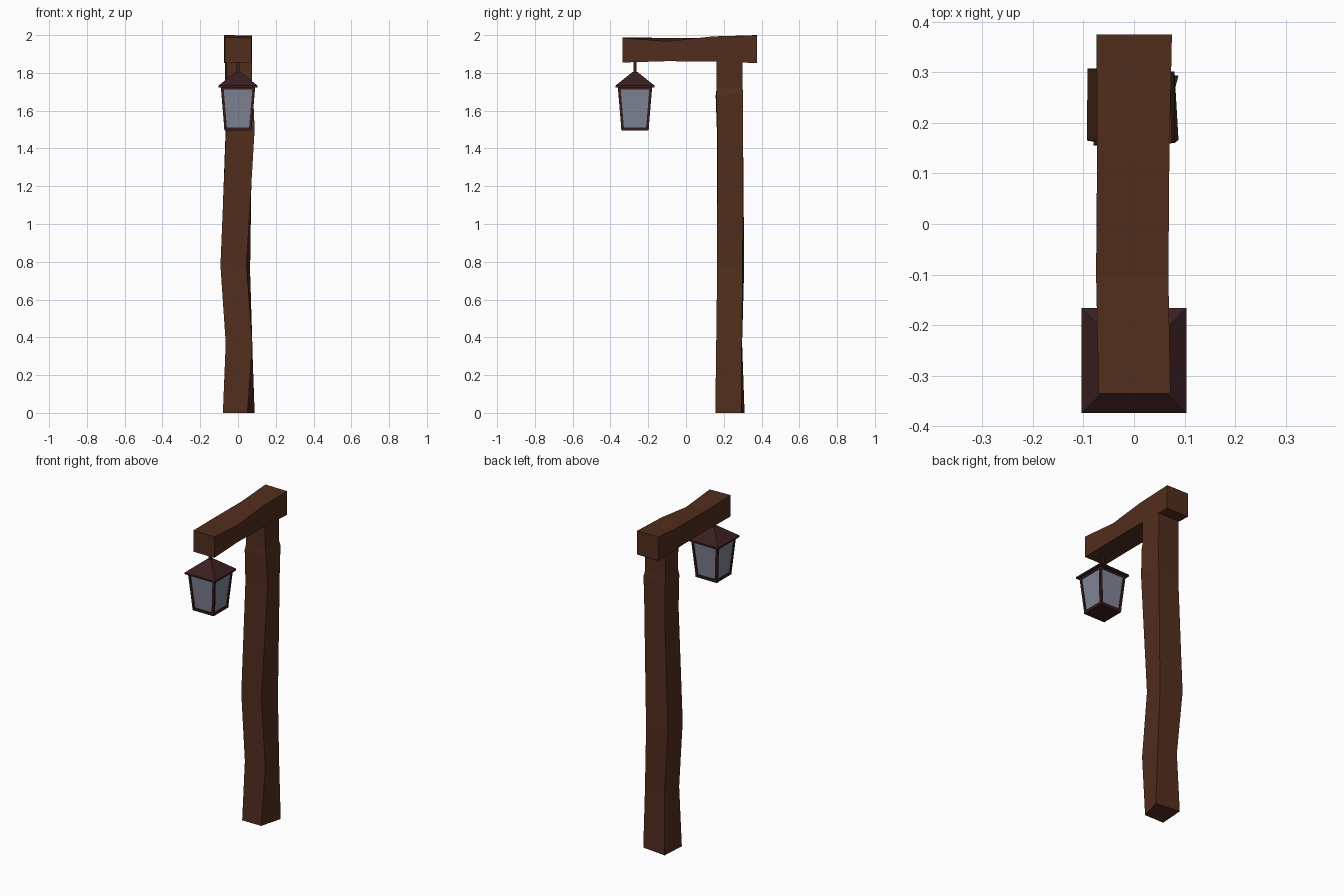
import bpy, bmesh


def material(name, rgb):
    m = bpy.data.materials.new(name)
    m.diffuse_color = (*rgb, 1)
    return m


WOOD = material("wood", (0.085, 0.027, 0.012))
IRON = material("dark_iron", (0.042, 0.014, 0.015))
GLASS = material("glass", (0.22, 0.24, 0.31))


def loft(name, rings, mat):
    """Skin a list of four-point rings and cap both ends."""
    bm = bmesh.new()
    loops = [[bm.verts.new(p) for p in ring] for ring in rings]
    for a, b in zip(loops, loops[1:]):
        for i in range(4):
            j = (i + 1) % 4
            bm.faces.new((a[i], a[j], b[j], b[i]))
    bm.faces.new(loops[0][::-1])
    bm.faces.new(loops[-1])
    bmesh.ops.recalc_face_normals(bm, faces=bm.faces)
    me = bpy.data.meshes.new(name)
    bm.to_mesh(me)
    bm.free()
    me.materials.append(mat)
    ob = bpy.data.objects.new(name, me)
    bpy.context.collection.objects.link(ob)
    return ob


CY = -0.27  # lantern centre


def square(half, z, cx=0.0, cy=0.0):
    return [(cx + sx * half, CY + cy + sy * half, z)
            for sx, sy in ((-1, -1), (1, -1), (1, 1), (-1, 1))]


# Crooked hewn post: front-left, front-right, back-right, back-left per level
loft("post", [
    [(-0.08, 0.155, 0), (0.05, 0.155, 0), (0.088, 0.293, 0), (-0.07, 0.31, 0)],
    [(-0.065, 0.16, 0.37), (0.076, 0.16, 0.36), (0.075, 0.295, 0.37), (-0.06, 0.297, 0.37)],
    [(-0.093, 0.165, 0.78), (0.045, 0.165, 0.78), (0.064, 0.30, 0.75), (-0.092, 0.308, 0.77)],
    [(-0.064, 0.164, 1.48), (0.088, 0.166, 1.50), (0.075, 0.302, 1.52), (-0.066, 0.302, 1.48)],
    [(-0.064, 0.157, 1.68), (0.080, 0.160, 1.68), (0.080, 0.302, 1.69), (-0.068, 0.302, 1.68)],
    [(-0.058, 0.162, 1.72), (0.074, 0.162, 1.72), (0.072, 0.300, 1.72), (-0.070, 0.300, 1.72)],
    [(-0.060, 0.160, 1.87), (0.074, 0.160, 1.87), (0.073, 0.300, 1.87), (-0.070, 0.300, 1.87)],
], WOOD)

# Cross beam: y, left x, right x, bottom z, left top z, right top z
beam = [
    (-0.335, -0.070, 0.072, 1.855, 1.988, 1.985),
    (-0.10, -0.075, 0.068, 1.862, 1.985, 1.967),
    (0.14, -0.073, 0.070, 1.860, 1.985, 1.993),
    (0.375, -0.074, 0.075, 1.852, 2.0, 1.998),
]
loft("beam", [[(l, y, b), (r, y, b), (r, y, tr), (l, y, tl)]
              for y, l, r, b, tl, tr in beam], WOOD)

# Lantern hanger, roof and base
loft("hanger", [square(0.007, 1.78), square(0.007, 1.87)], IRON)
loft("lantern_roof", [square(0.104, 1.722), square(0.104, 1.732),
                      square(0.012, 1.806)], IRON)
loft("lantern_base", [square(0.072, 1.495), square(0.074, 1.512)], IRON)

# Tapered glass body
loft("glass_panes", [square(0.066, 1.505), square(0.086, 1.725)], GLASS)

# Corner bars following the taper
for n, (sx, sy) in enumerate(((-1, -1), (1, -1), (1, 1), (-1, 1))):
    loft(f"corner_bar_{n + 1}", [
        square(0.007, 1.50, sx * 0.065, sy * 0.065),
        square(0.007, 1.727, sx * 0.084, sy * 0.084)], IRON)
# Rail beneath the eaves
loft("top_rail", [square(0.089, 1.712), square(0.090, 1.725)], IRON)
